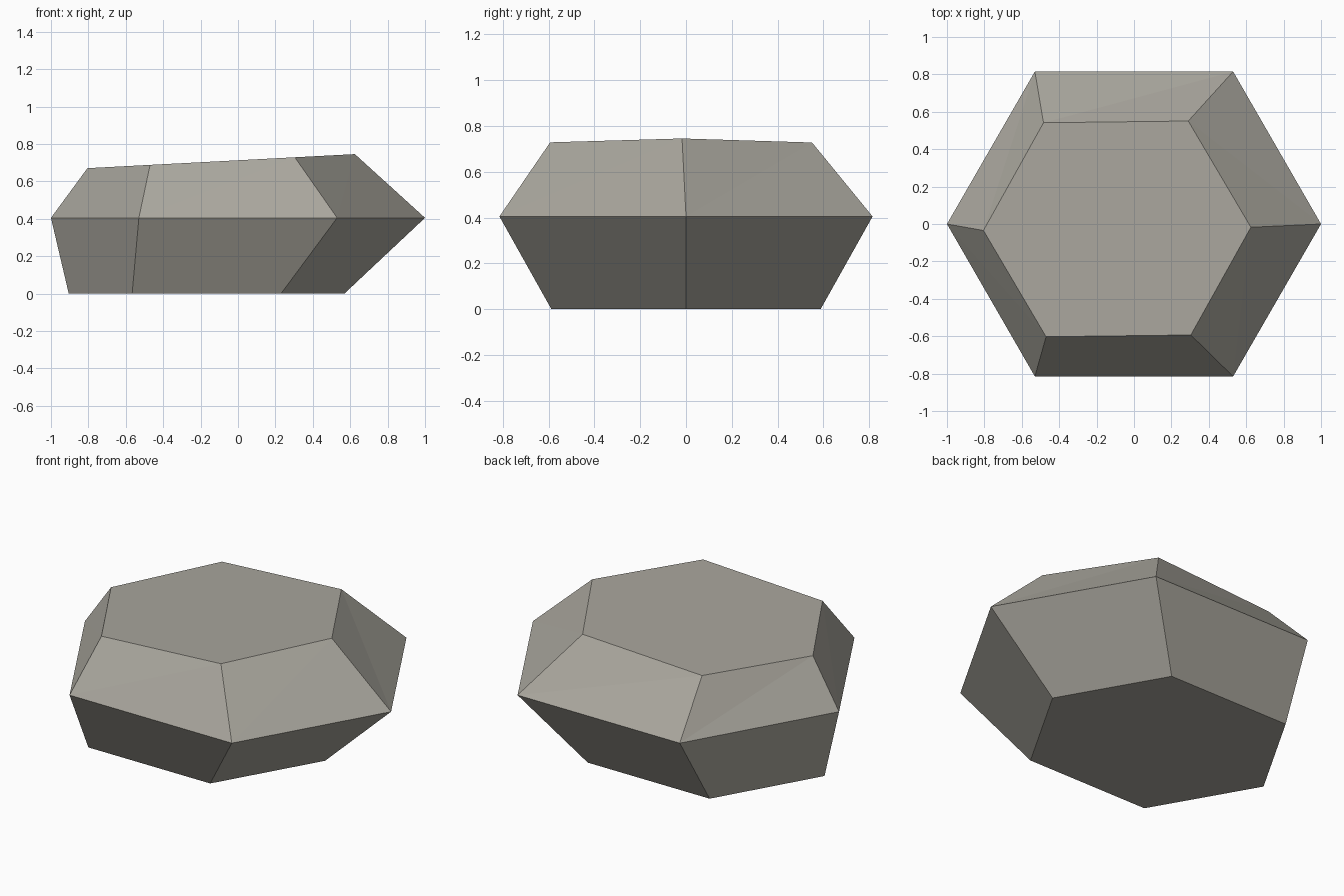
import bpy
import bmesh
from mathutils import Matrix, Vector

cube = bpy.data.objects.get("Cube")
if cube:
    bpy.data.objects.remove(cube, do_unlink=True)

# Warm grey stone
stone = bpy.data.materials.new("warm_grey_stone")
stone.use_nodes = True
colour = (0.40, 0.385, 0.34, 1)
stone.diffuse_color = colour
stone.node_tree.nodes["Principled BSDF"].inputs["Base Color"].default_value = colour

bm = bmesh.new()


def hex_ring(centre, rx, ry, inner, turn=0.0, slope=0.0):
    """Six vertices, counter-clockwise from +x; slope lifts the +x side."""
    outline = [(rx, 0), (inner, ry), (-inner, ry),
               (-rx, 0), (-inner, -ry), (inner, -ry)]
    spin = Matrix.Rotation(turn, 3, "Z")
    ring = []
    for x, y in outline:
        p = spin @ Vector((x, y, 0))
        p.z = p.x * slope
        ring.append(bm.verts.new(p + Vector(centre)))
    return ring


# Base, widest girdle and slightly tilted top
base = hex_ring((-0.168, 0, 0), 0.737, 0.588, 0.398)
girdle = hex_ring((0, 0, 0.405), 1.0, 0.815, 0.53)
top = hex_ring((-0.09, -0.026, 0.708), 0.715, 0.572, 0.387, 0.012, 0.0525)

bm.faces.new(reversed(base))
bm.faces.new(top)
for i in range(6):
    j = (i + 1) % 6
    # Lower sides are flat, upper sides are folded along a diagonal
    bm.faces.new((base[i], base[j], girdle[j], girdle[i]))
    bm.faces.new((girdle[i], girdle[j], top[j]))
    bm.faces.new((girdle[i], top[j], top[i]))

bmesh.ops.recalc_face_normals(bm, faces=bm.faces)
mesh = bpy.data.meshes.new("hexagonal_rock")
bm.to_mesh(mesh)
bm.free()
mesh.materials.append(stone)
rock = bpy.data.objects.new("hexagonal_rock", mesh)
bpy.context.collection.objects.link(rock)
